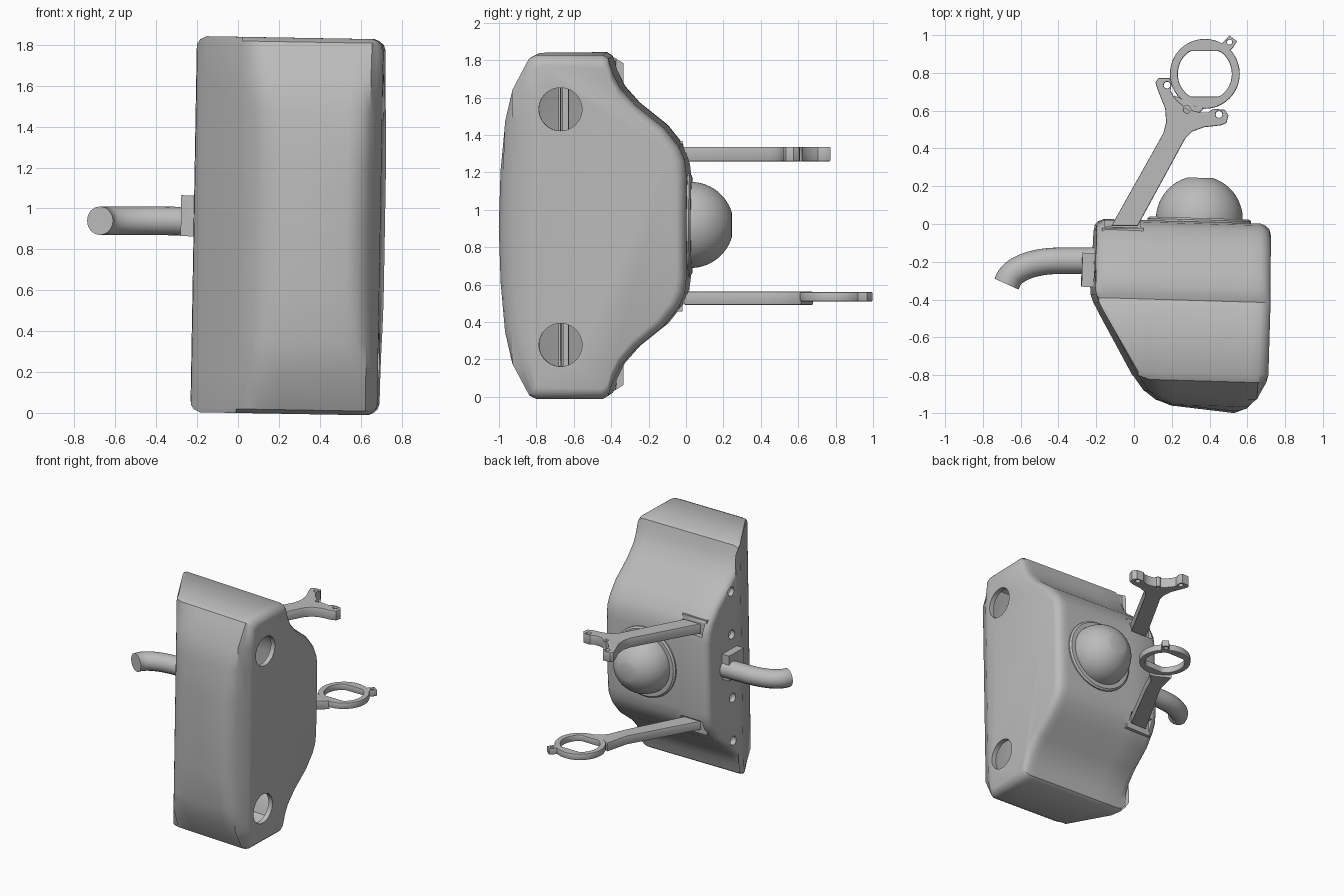
import bpy, bmesh
from math import sin, cos, pi, radians, sqrt
from mathutils import Matrix, Vector

if "Cube" in bpy.data.objects:
    bpy.data.objects.remove(bpy.data.objects["Cube"])

grey = bpy.data.materials.new("plain_grey")
grey.use_nodes = True
grey.diffuse_color = (0.5, 0.5, 0.5, 1)
grey.node_tree.nodes["Principled BSDF"].inputs["Base Color"].default_value = (0.5, 0.5, 0.5, 1)

MID = 0.92
# The housing leans slightly about two axes
LEAN = (Matrix.Translation((0, 0, MID)) @ Matrix.Rotation(radians(-1.7), 4, "Z")
        @ Matrix.Rotation(radians(1.0), 4, "Y") @ Matrix.Translation((0, 0, -MID)))


def finish(name, bm, matrix=None):
    bmesh.ops.remove_doubles(bm, verts=bm.verts, dist=0.0005)
    bmesh.ops.recalc_face_normals(bm, faces=bm.faces)
    if matrix:
        bm.transform(matrix)
    mesh = bpy.data.meshes.new(name)
    bm.to_mesh(mesh)
    bm.free()
    mesh.materials.append(grey)
    ob = bpy.data.objects.new(name, mesh)
    bpy.context.collection.objects.link(ob)
    return ob


def smooth(ob, angle=35):
    bpy.ops.object.select_all(action="DESELECT")
    ob.select_set(True)
    bpy.context.view_layer.objects.active = ob
    bpy.ops.object.shade_smooth_by_angle(angle=radians(angle))


def loft(rings, caps=True):
    bm = bmesh.new()
    rows = [[bm.verts.new(p) for p in ring] for ring in rings]
    n = len(rows[0])
    for a, b in zip(rows, rows[1:]):
        for i in range(n):
            j = (i + 1) % n
            bm.faces.new((a[i], a[j], b[j], b[i]))
    if caps:
        bm.faces.new(rows[0])
        bm.faces.new(rows[-1])
    return bm


def box(name, center, size, matrix=None):
    bm = bmesh.new()
    bmesh.ops.create_cube(bm, size=1)
    bm.transform(Matrix.Translation(center) @ Matrix.Diagonal((*size, 1)))
    return finish(name, bm, matrix)


def rod_x(name, center, radius, length, sides=32):
    bm = bmesh.new()
    bmesh.ops.create_cone(bm, cap_ends=True, segments=sides, radius1=radius,
                          radius2=radius, depth=length)
    bm.transform(Matrix.Translation(center) @ Matrix.Rotation(pi / 2, 4, "Y"))
    return finish(name, bm, LEAN)


def cut(ob, cutter):
    mod = ob.modifiers.new("cut", "BOOLEAN")
    mod.operation, mod.solver, mod.object = "DIFFERENCE", "EXACT", cutter
    bpy.context.view_layer.objects.active = ob
    bpy.ops.object.modifier_apply(modifier=mod.name)
    bpy.data.objects.remove(cutter)


# Housing: half of the side profile (y, height above middle), mirrored in height
half = [(0.022, 0.28), (0.012, 0.36), (-0.02, 0.43), (-0.1, 0.53), (-0.25, 0.65),
        (-0.33, 0.74), (-0.37, 0.82), (-0.395, 0.9), (-0.425, 0.92), (-0.78, 0.92),
        (-0.82, 0.9), (-0.91, 0.73), (-0.95, 0.56), (-0.975, 0.3)]
profile = half + [(-0.985, 0)] + [(y, -h) for y, h in reversed(half)]
# Stations along x: position, edge rounding, front limit
stations = [(-0.207, 0.06, -0.34), (-0.203, 0.035, -0.38), (-0.188, 0.015, -0.42),
            (-0.155, 0, -0.48), (0.03, 0, -0.8), (0.09, 0, -0.88), (0.15, 0, -0.925),
            (0.23, 0, -0.955), (0.56, 0, -0.985), (0.62, 0, -0.96), (0.665, 0, -0.91),
            (0.69, 0.01, -0.86), (0.712, 0.03, -0.82), (0.72, 0.055, -0.79)]


def housing(name, scale):
    rings = [[(x, max(-0.45 + (y + 0.45) * (1 - inset / 0.5), front),
               MID + h * (1 - inset / MID)) for y, h in profile]
             for x, inset, front in stations]
    pivot = Vector((0.26, -0.45, MID))
    shrink = Matrix.Translation(pivot) @ Matrix.Scale(scale, 4) @ Matrix.Translation(-pivot)
    return finish(name, loft(rings), LEAN @ shrink)


body = housing("housing", 1)
cut(body, housing("hollow", 0.92))

# Round side ports, small screw holes, cable slot and arm notches
for side in (-1, 1):
    cut(body, rod_x("port", (0.7, -0.65, MID + side * 0.63), 0.115, 0.2, 48))
    for h in (0.25, 0.59):
        cut(body, rod_x("screw_hole", (-0.2, -0.28, MID + side * h), 0.035, 0.14))
cut(body, box("slot", (-0.2, -0.25, 0.96), (0.14, 0.18, 0.2), LEAN))
ARM_Z = {"lower": 0.527, "upper": 1.298}
for z in ARM_Z.values():
    cut(body, box("notch", (-0.06, 0.04, z), (0.19, 0.12, 0.1)))
    box("arm_socket", (-0.06, -0.05, z), (0.22, 0.06, 0.14))
smooth(body)

# Upright ribs seen inside the side ports
for side in (-1, 1):
    for dy, width in ((-0.02, 0.012), (0.012, 0.03)):
        box("inner_rib", (0.5, -0.64 + dy, MID + side * 0.63), (0.1, width, 0.34), LEAN)


# Turned parts on the back face
def turned(name, outline, center):
    rings = [[(r * cos(2 * pi * i / 64), y, r * sin(2 * pi * i / 64)) for i in range(64)]
             for r, y in outline]
    return finish(name, loft(rings), LEAN @ Matrix.Translation(center))


R = 0.23
flat = 0.3
arc = [(R * sin(t), 0.035 + R * cos(t))
       for t in [flat + (pi / 2 - flat) * i / 14 for i in range(15)]]
smooth(turned("dome", arc + [(R, 0)], (0.345, 0, MID + 0.005)), 20)
smooth(turned("dome_flange", [(0.275, 0), (0.275, 0.032), (0.262, 0.042), (0.2, 0.042)],
              (0.345, 0, MID + 0.005)))


# Bent cable pipe
def pipe(name, path, radius):
    curve = bpy.data.curves.new(name, "CURVE")
    curve.dimensions = "3D"
    curve.bevel_depth, curve.bevel_resolution = radius, 6
    curve.use_fill_caps = True
    spline = curve.splines.new("POLY")
    spline.points.add(len(path) - 1)
    for point, co in zip(spline.points, path):
        point.co = (*co, 1)
    return to_mesh(name, curve)


def to_mesh(name, curve):
    ob = bpy.data.objects.new(name, curve)
    bpy.context.collection.objects.link(ob)
    bpy.ops.object.select_all(action="DESELECT")
    ob.select_set(True)
    bpy.context.view_layer.objects.active = ob
    bpy.ops.object.convert(target="MESH")
    ob = bpy.context.object
    ob.data.materials.clear()
    ob.data.materials.append(grey)
    smooth(ob)
    return ob


bend = [(-0.4 - 0.27 * sin(t), -0.32 + 0.125 * cos(t), 0.94)
        for t in [radians(78) * i / 12 for i in range(13)]]
pipe("cable_pipe", [(-0.12, -0.195, 0.935)] + bend + [(-0.675, -0.318, 0.94)], 0.07)


# Flat plates with holes
def circle(cx, cy, r, n=32, limit=1):
    return [(cx + r * cos(2 * pi * i / n),
             cy + max(-limit, min(limit, r * sin(2 * pi * i / n)))) for i in range(n)]


def plate(name, outlines, z, thickness, bevel=0.006):
    curve = bpy.data.curves.new(name, "CURVE")
    curve.dimensions, curve.fill_mode = "2D", "BOTH"
    curve.extrude = thickness / 2 - bevel
    curve.bevel_depth, curve.bevel_resolution, curve.offset = bevel, 1, -bevel
    for outline in outlines:
        spline = curve.splines.new("POLY")
        spline.points.add(len(outline) - 1)
        spline.use_cyclic_u = True
        for point, (x, y) in zip(spline.points, outline):
            point.co = (x, y, 0, 1)
    ob = to_mesh(name, curve)
    ob.location.z = z
    return ob


# Upper arm with a forked end curved around a circle
fork_arc = [(0.375 + 0.2 * cos(t), 0.79 + 0.2 * sin(t))
            for t in [radians(205 + 10 * i) for i in range(8)]]
fork = [(-0.12, -0.01), (0.155, 0.48), (0.17, 0.54), (0.165, 0.61), (0.125, 0.71),
        (0.113, 0.75), (0.13, 0.772), (0.19, 0.772), (0.2, 0.75)] + fork_arc + [
        (0.42, 0.61), (0.48, 0.605), (0.5, 0.575), (0.49, 0.535), (0.46, 0.522),
        (0.37, 0.512), (0.31, 0.49), (0.27, 0.45), (0.02, -0.01)]
lugs = [(0.175, 0.735), (0.28, 0.605), (0.45, 0.58)]
plate("upper_arm", [fork] + [circle(x, y, 0.018, 12) for x, y in lugs], ARM_Z["upper"], 0.078)

# Lower arm ending in a ring with a small screw tab
bar = [(-0.12, -0.01), (0.17, 0.5), (0.215, 0.68), (0.25, 0.665), (0.32, 0.625),
       (0.375, 0.615), (0.3, 0.55), (0.25, 0.43), (0.02, -0.01)]
plate("lower_arm", [bar], ARM_Z["lower"], 0.07)
plate("end_ring", [circle(0.375, 0.795, 0.185, 48), circle(0.375, 0.795, 0.143, 48, 0.12)],
      0.535, 0.05)
tab = [(0.45, 0.94), (0.485, 0.975), (0.505, 0.998), (0.545, 0.968), (0.525, 0.935), (0.495, 0.905)]
plate("ring_tab", [tab, circle(0.506, 0.963, 0.014, 12)], 0.535, 0.05, 0.004)
